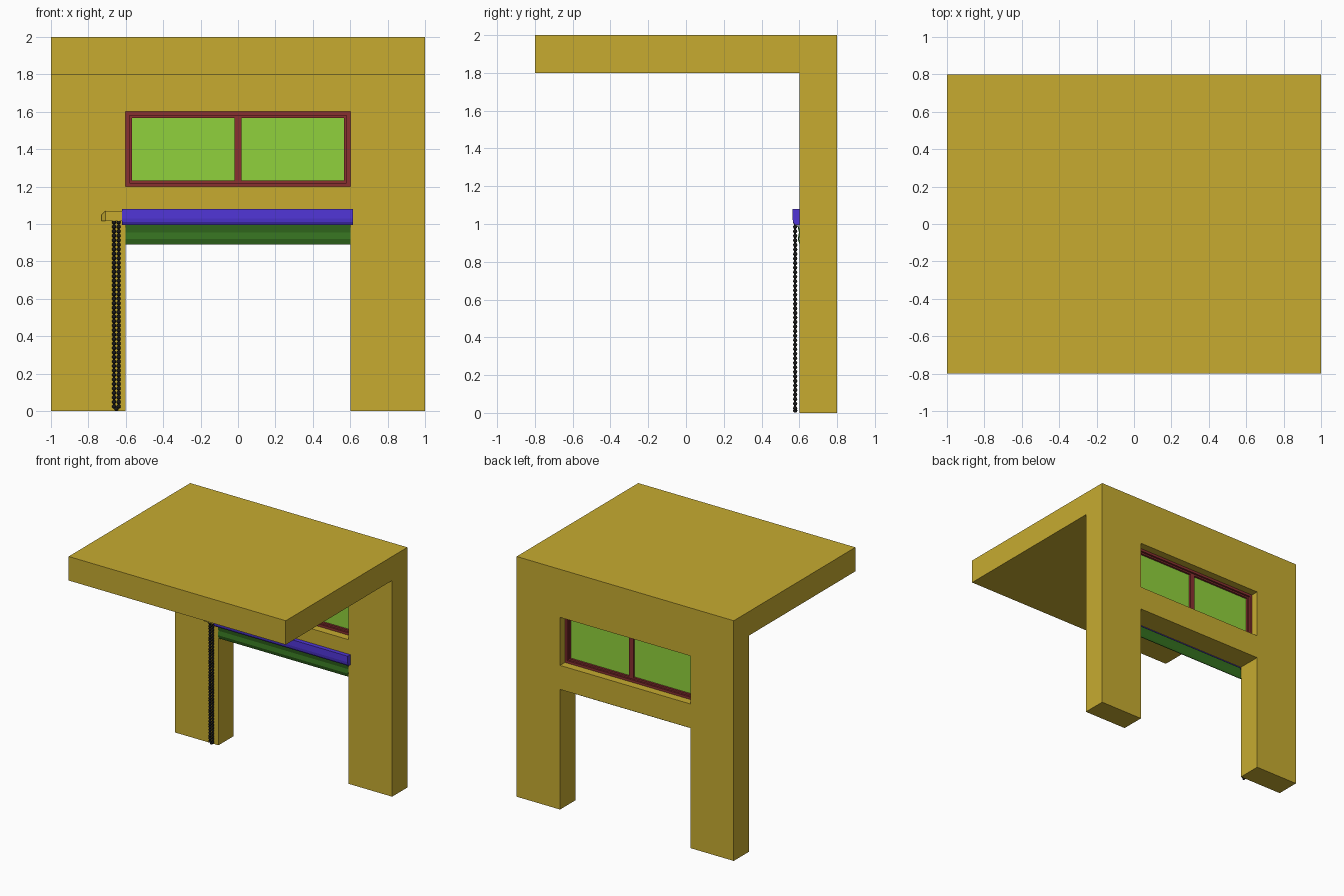
import bpy, bmesh, math
from mathutils import Matrix, Vector

cube = bpy.data.objects.get("Cube")
if cube:
    bpy.data.objects.remove(cube, do_unlink=True)


def material(name, rgb):
    m = bpy.data.materials.new(name)
    m.use_nodes = True
    m.diffuse_color = (*rgb, 1)
    m.node_tree.nodes["Principled BSDF"].inputs["Base Color"].default_value = (*rgb, 1)
    return m


OCHRE = material("ochre plaster", (0.57, 0.41, 0.03))
RED = material("dark red frame", (0.25, 0.03, 0.03))
LIME = material("lime glass", (0.28, 0.64, 0.045))
BLUE = material("blue headrail", (0.08, 0.036, 0.67))
GREEN = material("green slats", (0.035, 0.165, 0.014))
BLACK = material("black chain", (0.01, 0.01, 0.01))


def finish(name, bm, mat):
    bmesh.ops.recalc_face_normals(bm, faces=bm.faces)
    mesh = bpy.data.meshes.new(name)
    bm.to_mesh(mesh)
    bm.free()
    mesh.materials.append(mat)
    ob = bpy.data.objects.new(name, mesh)
    bpy.context.collection.objects.link(ob)
    return ob


def add_box(bm, x, y, z):
    size = Vector((x[1] - x[0], y[1] - y[0], z[1] - z[0]))
    mid = Vector((sum(x), sum(y), sum(z))) / 2
    bmesh.ops.create_cube(bm, size=1, matrix=Matrix.Translation(mid) @ Matrix.Diagonal(size).to_4x4())


def boxes(name, mat, *parts):
    bm = bmesh.new()
    for part in parts:
        add_box(bm, *part)
    return finish(name, bm, mat)


def prism(name, mat, profile, x0, x1):
    """Extrude a (y, z) profile along x."""
    bm = bmesh.new()
    face = bm.faces.new([bm.verts.new((x0, y, z)) for y, z in profile])
    out = bmesh.ops.extrude_face_region(bm, geom=[face])
    bmesh.ops.translate(bm, vec=(x1 - x0, 0, 0),
                        verts=[v for v in out["geom"] if isinstance(v, bmesh.types.BMVert)])
    return finish(name, bm, mat)


def frame(x, y, z, w):
    """Four bars lining the inside of a rectangle."""
    return [((x[0], x[0] + w), y, z), ((x[1] - w, x[1]), y, z),
            ((x[0] + w, x[1] - w), y, (z[0], z[0] + w)),
            ((x[0] + w, x[1] - w), y, (z[1] - w, z[1]))]


# Wall and roof slab, with doorway and window opening cut through
shell = prism("wall_and_roof", OCHRE,
              [(0.8, 0), (0.8, 2), (-0.8, 2), (-0.8, 1.8), (0.6, 1.8), (0.6, 0)], -1, 1)
bpy.context.view_layer.objects.active = shell
for name, z in (("door_cutter", (-0.2, 1)), ("window_cutter", (1.2, 1.6))):
    cutter = boxes(name, OCHRE, ((-0.6, 0.6), (0.4, 1), z))
    cutter.hide_render = True
    mod = shell.modifiers.new(name, "BOOLEAN")
    mod.operation, mod.solver, mod.object = "DIFFERENCE", "EXACT", cutter
    bpy.ops.object.modifier_apply(modifier=name)
    bpy.data.objects.remove(cutter, do_unlink=True)

# Window: outer frame, stepped sash, mullion and glass
boxes("window_frame", RED, *frame((-0.6, 0.6), (0.665, 0.735), (1.2, 1.6), 0.02))
boxes("window_sash", RED, *frame((-0.58, 0.58), (0.68, 0.72), (1.22, 1.58), 0.013),
      ((-0.02, 0.02), (0.68, 0.72), (1.233, 1.567)))
boxes("window_glass", LIME, ((-0.57, 0.57), (0.697, 0.703), (1.23, 1.57)))

# Headrail of the roller blind, with its lower front edge turned back
prism("headrail", BLUE,
      [(0.6, 1.08), (0.565, 1.08), (0.564, 1.03), (0.567, 1.01), (0.576, 0.995), (0.6, 0.995)],
      -0.62, 0.615)

# Rippled end of the blind
front = [(0.588, 1.0), (0.598, 0.955), (0.592, 0.92), (0.602, 0.89)]
prism("blind_slats", GREEN, front + [(y + 0.006, z) for y, z in reversed(front)], -0.6, 0.6)

# Winder housing with a sloped outer shoulder
housing = boxes("winder_housing", OCHRE, ((-0.73, -0.62), (0.568, 0.6), (1.015, 1.07)))
bm = bmesh.new()
bm.from_mesh(housing.data)
outer = [e for e in bm.edges if all(v.co.x < -0.7 for v in e.verts)
         and (all(v.co.z > 1.05 for v in e.verts) or all(v.co.y < 0.58 for v in e.verts))]
bmesh.ops.bevel(bm, geom=outer, offset=0.022, segments=1, affect="EDGES")
bm.to_mesh(housing.data)
bm.free()

# Bead chain: two strands joined by a loop at the floor
bm = bmesh.new()
mid_x, half, chain_y, bottom, step = -0.65, 0.0125, 0.578, 0.025, 0.024
points = [(mid_x + side * half, bottom + i * step) for side in (-1, 1) for i in range(42)]
points.append((mid_x, bottom - half))
for x, z in points:
    bmesh.ops.create_icosphere(bm, subdivisions=2, radius=0.0115,
                               matrix=Matrix.Translation((x, chain_y, z)))
for side in (-1, 1):
    x = mid_x + side * half
    add_box(bm, (x - 0.005, x + 0.005), (chain_y - 0.005, chain_y + 0.005), (bottom, 1.02))
chain = finish("bead_chain", bm, BLACK)
bpy.ops.object.select_all(action="DESELECT")
chain.select_set(True)
bpy.context.view_layer.objects.active = chain
bpy.ops.object.shade_smooth_by_angle(angle=math.radians(40))
